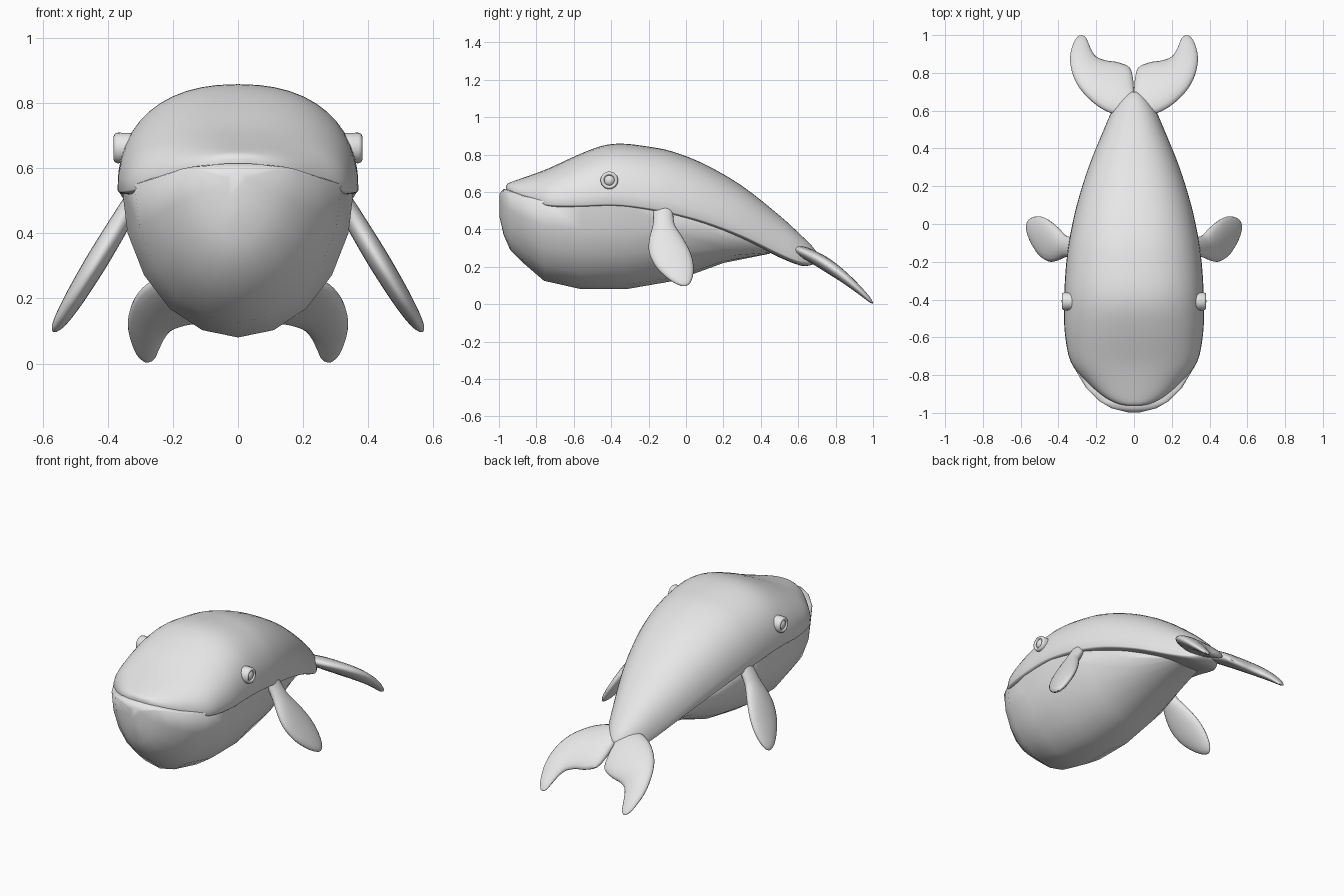
import bpy, bmesh, math
from mathutils import Vector

cube = bpy.data.objects.get("Cube")
if cube:
    bpy.data.objects.remove(cube, do_unlink=True)

grey = bpy.data.materials.new("plain_grey")
grey.use_nodes = True
grey.diffuse_color = (0.8, 0.8, 0.8, 1)
grey.node_tree.nodes["Principled BSDF"].inputs["Base Color"].default_value = (0.8, 0.8, 0.8, 1)


def finish(name, bm, angle=60):
    bmesh.ops.recalc_face_normals(bm, faces=bm.faces)
    mesh = bpy.data.meshes.new(name)
    bm.to_mesh(mesh)
    bm.free()
    mesh.materials.append(grey)
    obj = bpy.data.objects.new(name, mesh)
    bpy.context.collection.objects.link(obj)
    bpy.ops.object.select_all(action='DESELECT')
    obj.select_set(True)
    bpy.context.view_layer.objects.active = obj
    bpy.ops.object.shade_smooth_by_angle(angle=math.radians(angle))
    return obj


def loft(name, rings, angle=60):
    """Skin closed rings of points and cap both ends."""
    bm = bmesh.new()
    loops = [[bm.verts.new(p) for p in ring] for ring in rings]
    n = len(loops[0])
    for a, b in zip(loops, loops[1:]):
        for i in range(n):
            j = (i + 1) % n
            bm.faces.new((a[i], a[j], b[j], b[i]))
    bm.faces.new(loops[0])
    bm.faces.new(loops[-1])
    return finish(name, bm, angle)


def smooth(stations, steps):
    """Catmull-Rom interpolation between rows of numbers."""
    rows = [stations[0]] + list(stations) + [stations[-1]]
    out = []
    for a, b, c, d in zip(rows, rows[1:], rows[2:], rows[3:]):
        for s in range(steps):
            t = s / steps
            out.append([q + 0.5 * t * (r - p + t * (2 * p - 5 * q + 4 * r - u
                        + t * (3 * (q - r) + u - p))) for p, q, r, u in zip(a, b, c, d)])
    return out + [list(stations[-1])]


def power(v, e):
    return math.copysign(abs(v) ** e, v)


def body_ring(y, w, top, edge, low, n, e):
    """Cross-section with its widest line at the height called edge."""
    ring = []
    for i in range(n):
        a = 2 * math.pi * i / n
        c = power(math.cos(a), e)
        h = top - edge if c > 0 else edge - low
        ring.append((w * power(math.sin(a), e), y, edge + h * c))
    return ring


# Upper body: y, half width, top, lip height
upper = [(-0.962, 0.03, 0.632, 0.612), (-0.95, 0.09, 0.646, 0.606), (-0.91, 0.165, 0.662, 0.588),
         (-0.83, 0.255, 0.69, 0.555), (-0.73, 0.335, 0.728, 0.533), (-0.58, 0.366, 0.797, 0.53),
         (-0.45, 0.37, 0.846, 0.535), (-0.34, 0.368, 0.858, 0.533), (-0.2, 0.358, 0.842, 0.515),
         (-0.07, 0.34, 0.815, 0.49), (0.1, 0.303, 0.748, 0.445), (0.3, 0.241, 0.632, 0.37),
         (0.5, 0.16, 0.474, 0.275), (0.6, 0.115, 0.383, 0.235), (0.67, 0.065, 0.315, 0.225),
         (0.7, 0.02, 0.275, 0.24)]
loft("upper_body", [body_ring(y, w, t, e, e - 0.025 * min(1, w / 0.1), 48, 0.87)
                    for y, w, t, e in smooth(upper, 4)])

# Belly and lower jaw: y, half width, rim height, bottom
lower = [(-0.998, 0.03, 0.57, 0.47), (-0.975, 0.12, 0.595, 0.37), (-0.94, 0.18, 0.592, 0.29),
         (-0.87, 0.252, 0.57, 0.22), (-0.76, 0.318, 0.55, 0.125), (-0.56, 0.357, 0.545, 0.08),
         (-0.32, 0.355, 0.54, 0.08), (-0.06, 0.32, 0.5, 0.125), (0.2, 0.235, 0.41, 0.22),
         (0.45, 0.12, 0.3, 0.27)]
loft("belly", [body_ring(y, w, z + 0.02, z, b, 20, 1) for y, w, z, b in lower], 75)


def blade(name, rows, side, place):
    """Fin skinned between a leading and a trailing edge; place maps to space."""
    rings = []
    for u1, v1, u2, v2, thick in smooth(rows, 4):
        lead, trail = Vector((u1, v1)), Vector((u2, v2))
        ring = []
        for i in range(20):
            a = 2 * math.pi * i / 20
            p = lead.lerp(trail, 0.5 - 0.5 * math.cos(a))
            x, y, z = place(p.x, p.y, thick * math.sin(a))
            ring.append((side * x, y, z))
        rings.append(ring)
    return loft(name, rings)


def flipper_place(y, z, t):
    # Flippers slope outwards as they hang down
    return 0.622 - 0.6 * z + 0.86 * t, y, z + 0.3 * t * min(1, z / 0.3)


def fluke_place(x, y, t):
    # Flukes droop towards their tips
    z = 0.295 - 0.36 * (y - 0.58) - 0.78 * max(0, y - 0.58) ** 2
    return x, y + 0.2 * t * (1 - y), max(z + t, 0)


# Front edge (y, z), back edge (y, z), half thickness
flipper = [(-0.15, 0.553, -0.1, 0.553, 0.008), (-0.178, 0.535, -0.078, 0.535, 0.028),
           (-0.174, 0.47, -0.068, 0.47, 0.034), (-0.178, 0.42, -0.058, 0.42, 0.036),
           (-0.196, 0.35, -0.02, 0.36, 0.038), (-0.198, 0.28, 0.022, 0.28, 0.038),
           (-0.165, 0.205, 0.04, 0.21, 0.036), (-0.11, 0.147, 0.037, 0.15, 0.03),
           (-0.06, 0.112, 0.022, 0.113, 0.02), (-0.025, 0.097, 0.003, 0.097, 0.006)]

# Leading edge (x, y), trailing edge (x, y), half thickness
fluke = [(0.0, 0.56, 0.0, 0.7, 0.03), (0.1, 0.58, 0.006, 0.775, 0.036),
         (0.17, 0.61, 0.025, 0.83, 0.04), (0.23, 0.655, 0.085, 0.856, 0.041),
         (0.285, 0.715, 0.15, 0.866, 0.04), (0.32, 0.78, 0.198, 0.885, 0.037),
         (0.337, 0.85, 0.222, 0.915, 0.032), (0.335, 0.91, 0.24, 0.955, 0.025),
         (0.315, 0.97, 0.255, 0.988, 0.016), (0.293, 0.996, 0.273, 1.0, 0.005)]

# Eye: profile of radius and outward distance, spun around the x axis
eye = [(0.046, -0.04), (0.047, 0.012), (0.043, 0.021), (0.036, 0.024), (0.03, 0.02),
       (0.027, 0.013), (0.023, 0.018), (0.014, 0.023), (0.004, 0.025)]

for label, side in (("left", 1), ("right", -1)):
    blade(label + "_flipper", flipper, side, flipper_place)
    blade(label + "_fluke", fluke, side, fluke_place)
    loft(label + "_eye", [[(side * (0.358 + d), -0.41 + r * math.cos(i * math.pi / 12),
                            0.662 + r * math.sin(i * math.pi / 12)) for i in range(24)]
                          for r, d in eye])
